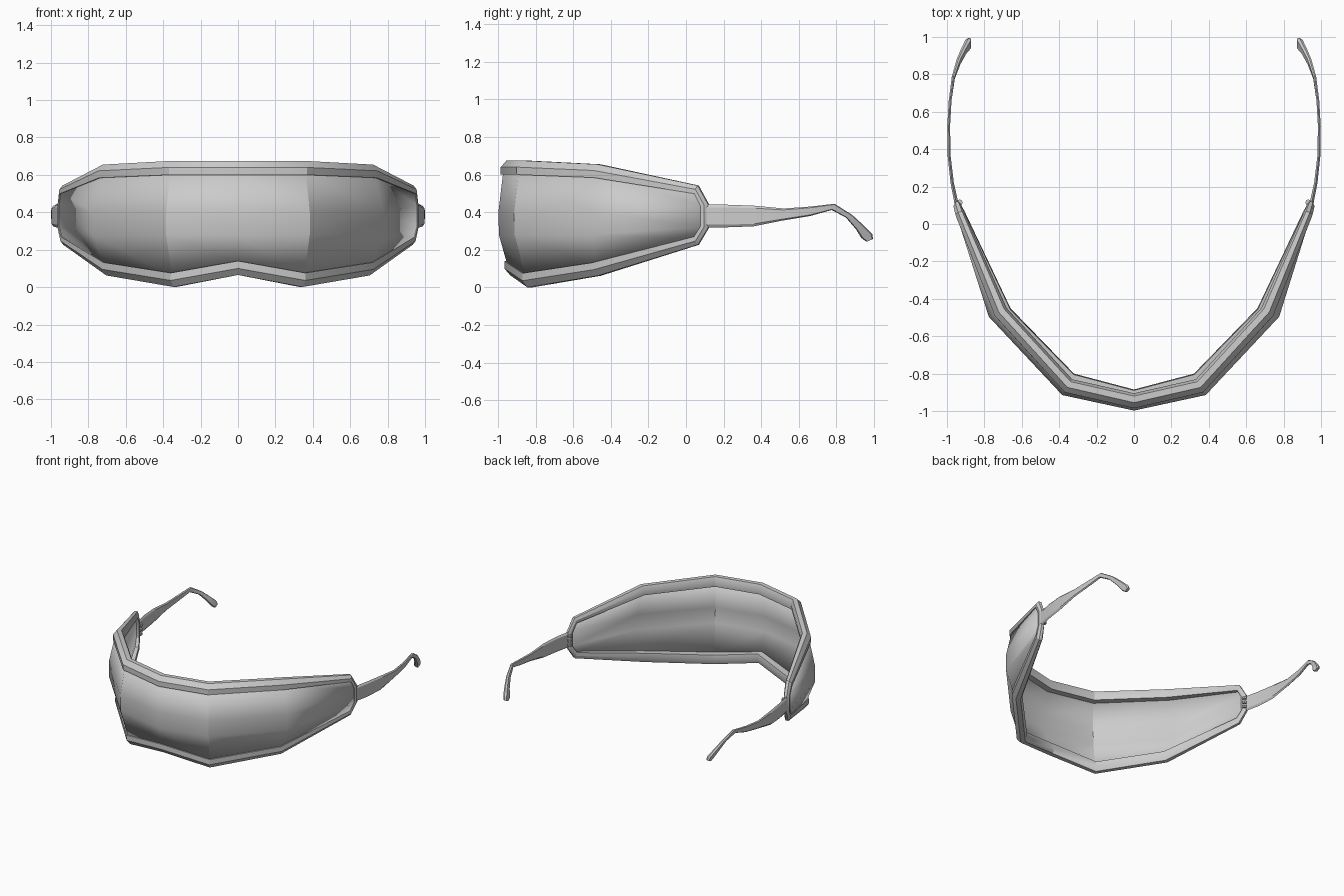
import bpy, bmesh, math
from mathutils import Vector as V

if "Cube" in bpy.data.objects:
    bpy.data.objects.remove(bpy.data.objects["Cube"])


def make(name, verts, faces, angle=30):
    me = bpy.data.meshes.new(name)
    me.from_pydata([tuple(v) for v in verts], [], faces)
    bm = bmesh.new()
    bm.from_mesh(me)
    bmesh.ops.recalc_face_normals(bm, faces=bm.faces)
    bm.to_mesh(me)
    bm.free()
    ob = bpy.data.objects.new(name, me)
    bpy.context.collection.objects.link(ob)
    bpy.ops.object.select_all(action='DESELECT')
    ob.select_set(True)
    bpy.context.view_layer.objects.active = ob
    bpy.ops.object.shade_smooth_by_angle(angle=math.radians(angle))
    return ob


def flip(v):
    return V((-v.x, v.y, v.z))


# Rim path, right half from top centre to bottom centre: point, outward normal, lip scale
N = [V((0, -1, 0)), V((.49, -.87, 0)), V((.85, -.52, 0)), V((.945, -.327, 0))]
half = [
    ((0, -.985, .64), N[0], 1), ((.37, -.9, .64), N[1], 1),
    ((.745, -.49, .622), N[2], .95), ((.955, .05, .522), N[3], .6),
    ((.965, .095, .44), N[3], .5), ((.965, .095, .32), N[3], .5),
    ((.95, .05, .247), N[3], .6), ((.725, -.49, .095), N[2], .95),
    ((.36, -.87, .036), N[1], 1), ((0, -.965, .10), N[0], 1)]
half = [(V(p), n.normalized(), s) for p, n, s in half]
loop = half + [(flip(p), flip(n), s) for p, n, s in half[-2:0:-1]]

# Rim section: (outward, away from lens)
section = [(0, -.04), (0, 0), (-.03, .035), (-.065, .035), (-.08, 0), (-.075, -.04)]
verts, faces, lens_edge = [], [], []
n, m = len(loop), len(section)
for i, (p, a, s) in enumerate(loop):
    t = loop[(i + 1) % n][0] - loop[i - 1][0]
    b = a.cross(t).normalized()
    verts += [p + a * u * s + b * w * s for u, w in section]
    lens_edge.append(p - a * .02 * s - b * .03 * s)
for i in range(n):
    for j in range(m):
        k, l = (i + 1) % n, (j + 1) % m
        faces.append((i * m + j, i * m + l, k * m + l, k * m + j))
make("rim", verts, faces)

# Lens: seven columns of four points, bulging between the rim edges
mids = [(0, -.99), (.38, -.908), (.77, -.492)]
cols = []
for c, (x, y) in enumerate(mids):
    cols.append([lens_edge[c], V((x, y, .40)), V((x, y + .003, .28)), lens_edge[9 - c]])
cols.append([lens_edge[3], lens_edge[4], lens_edge[5], lens_edge[6]])
full = [[flip(v) for v in c] for c in cols[:0:-1]] + cols
verts = [v for c in full for v in c]
faces = [(i * 4 + j, i * 4 + j + 1, i * 4 + j + 5, i * 4 + j + 4)
         for i in range(6) for j in range(3)]
lens = make("lens", verts, faces)
sol = lens.modifiers.new("thickness", 'SOLIDIFY')
sol.thickness = .015
sol.offset = 0

# Temple stations: top y, top z, bottom y, bottom z, x, thickness
stations = [
    (.10, .44, .10, .32, .947, .022), (.22, .44, .22, .32, .972, .018),
    (.36, .435, .36, .325, .988, .016), (.52, .42, .52, .357, .991, .015),
    (.66, .43, .66, .38, .983, .015), (.79, .445, .775, .412, .966, .016),
    (.885, .385, .85, .372, .938, .02), (.945, .33, .905, .308, .91, .026),
    (.99, .285, .932, .263, .887, .03), (.995, .258, .96, .243, .882, .022)]
for side, sgn in (("right", 1), ("left", -1)):
    verts, faces = [], []
    for yt, zt, yb, zb, x, th in stations:
        h, k = th / 2, .12
        y1, z1 = yt + (yb - yt) * k, zt + (zb - zt) * k
        y2, z2 = yb + (yt - yb) * k, zb + (zt - zb) * k
        verts += [V((sgn * q, y, z)) for q, y, z in (
            (x, yt, zt), (x + h, y1, z1), (x + h, y2, z2),
            (x, yb, zb), (x - h, y2, z2), (x - h, y1, z1))]
    for i in range(len(stations) - 1):
        for j in range(6):
            l = (j + 1) % 6
            faces.append((i * 6 + j, i * 6 + l, i * 6 + 6 + l, i * 6 + 6 + j))
    faces += [tuple(range(6)), tuple(range(len(verts) - 6, len(verts)))]
    make(side + "_temple", verts, faces)

    # Hinge knuckles on the inner side of the joint
    for i, z in enumerate((.345, .38, .415)):
        bpy.ops.mesh.primitive_cylinder_add(vertices=8, radius=.016, depth=.018,
                                            location=(sgn * .932, .115, z))
        bpy.context.object.name = f"{side}_hinge_{i + 1}"
